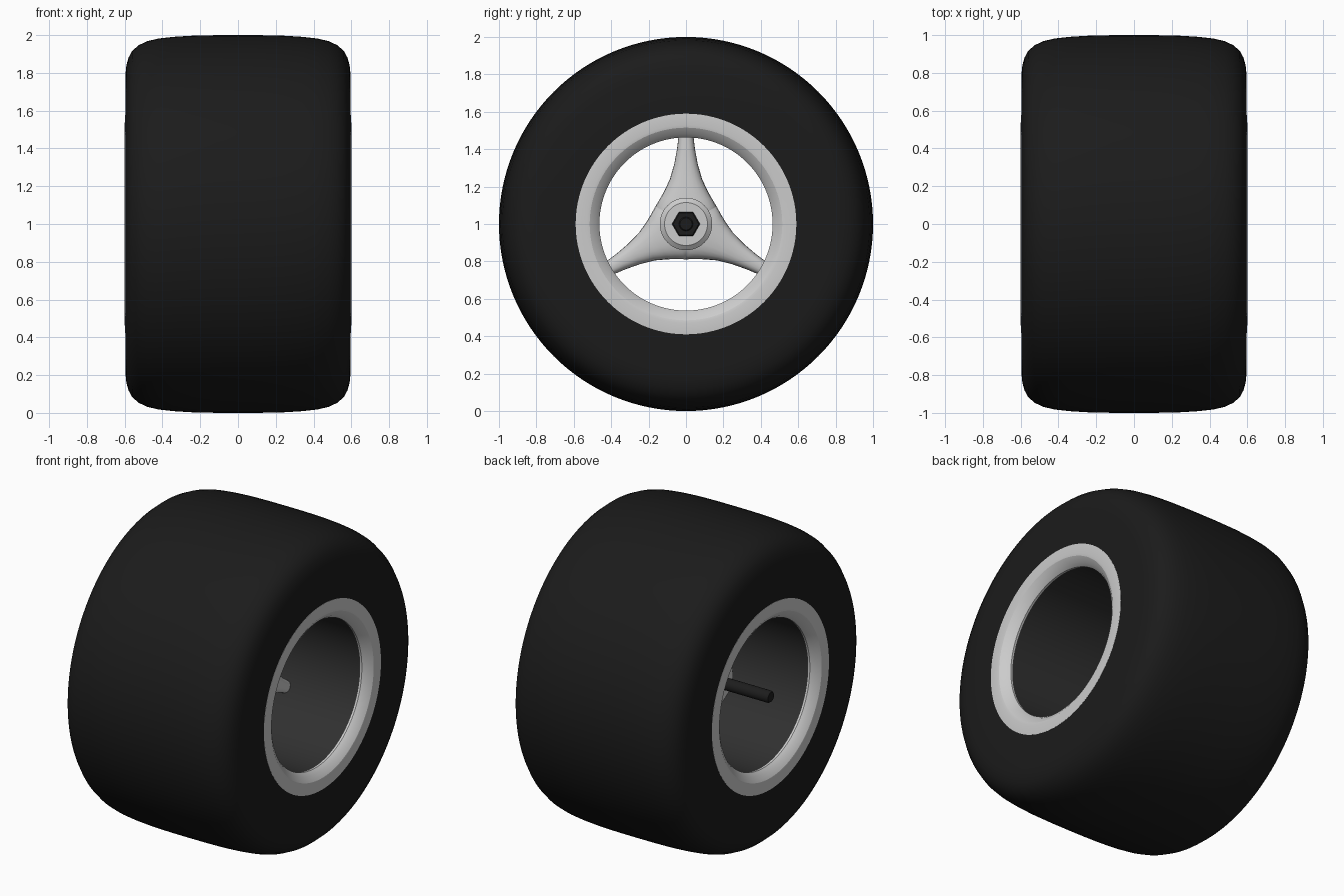
import bpy, math

if "Cube" in bpy.data.objects:
    bpy.data.objects.remove(bpy.data.objects["Cube"])

C = 1.0  # height of the wheel axis


def material(name, v):
    m = bpy.data.materials.new(name)
    m.diffuse_color = (v, v, v, 1)
    m.use_nodes = True
    m.node_tree.nodes["Principled BSDF"].inputs["Base Color"].default_value = m.diffuse_color
    return m


def make(name, verts, faces, mat=None, angle=35):
    me = bpy.data.meshes.new(name)
    me.from_pydata(verts, [], faces)
    ob = bpy.data.objects.new(name, me)
    bpy.context.collection.objects.link(ob)
    if mat:
        me.materials.append(mat)
    bpy.context.view_layer.objects.active = ob
    ob.select_set(True)
    bpy.ops.object.mode_set(mode='EDIT')
    bpy.ops.mesh.select_all(action='SELECT')
    bpy.ops.mesh.normals_make_consistent(inside=False)
    bpy.ops.object.mode_set(mode='OBJECT')
    bpy.ops.object.shade_smooth_by_angle(angle=math.radians(angle))
    ob.select_set(False)
    return ob


def lathe(name, prof, mat=None, n=96, closed=False, angle=35):
    """Spin (x, radius) points about the axle; open profiles get end caps."""
    verts, faces = [], []
    for x, r in prof:
        for i in range(n):
            a = 2 * math.pi * i / n
            verts.append((x, r * math.cos(a), C + r * math.sin(a)))
    m = len(prof)
    for k in range(m if closed else m - 1):
        p, q = k * n, (k + 1) % m * n
        for i in range(n):
            j = (i + 1) % n
            faces.append((p + i, p + j, q + j, q + i))
    if not closed:
        faces += [tuple(range(n)), tuple(range((m - 1) * n, m * n))]
    return make(name, verts, faces, mat, angle)


rubber = material("rubber", 0.011)
dark = material("dark_barrel", 0.03)
steel = material("black_steel", 0.012)

# Tyre: half profile mirrored across the centre plane
half = [(0.12, 0.9995), (0.24, 0.997), (0.34, 0.991), (0.42, 0.982), (0.48, 0.968),
        (0.525, 0.947), (0.56, 0.917), (0.58, 0.88), (0.591, 0.84), (0.595, 0.80),
        (0.595, 0.57), (0.54, 0.52)]
lathe("tyre", [(-x, r) for x, r in reversed(half)] + [(0, 1.0)] + half, rubber, 128, True)

# Barrel inside the tyre
lathe("rim_barrel", [(-0.56, 0.475), (0.56, 0.475), (0.56, 0.53), (-0.56, 0.53)], dark, 96, True)

# Bright rim lips on both sides
for side, s in (("right", 1), ("left", -1)):
    lip = [(0.55, 0.59), (0.596, 0.59), (0.6, 0.53), (0.597, 0.515), (0.575, 0.482),
           (0.55, 0.463), (0.535, 0.463), (0.535, 0.50)]
    lathe("rim_lip_" + side, [(s * x, r) for x, r in lip], None, 96, True, 20)

# Three flared spokes lofted from rounded sections: (distance, half width, half depth)
stations = [(0.0, 0.16, 0.085), (0.095, 0.163, 0.082), (0.135, 0.139, 0.078),
            (0.178, 0.115, 0.073), (0.24, 0.086, 0.066), (0.32, 0.063, 0.058),
            (0.40, 0.048, 0.052), (0.485, 0.038, 0.048)]
n = 24
verts, faces = [], []
for k in range(3):
    t = math.pi / 2 + k * 2 * math.pi / 3
    base = len(verts)
    for d, w, h in stations:
        for i in range(n):
            a = 2 * math.pi * i / n
            c, s = math.cos(a), math.sin(a)
            u = w * math.copysign(abs(c) ** 0.8, c)
            x = 0.03 + h * math.copysign(abs(s) ** 0.8, s)
            verts.append((x, d * math.cos(t) - u * math.sin(t),
                          C + d * math.sin(t) + u * math.cos(t)))
    m = len(stations)
    for r in range(m - 1):
        p = base + r * n
        for i in range(n):
            j = (i + 1) % n
            faces.append((p + i, p + j, p + n + j, p + n + i))
    faces += [tuple(range(base, base + n)), tuple(range(base + (m - 1) * n, base + m * n))]
make("spokes", verts, faces, None, 40)

# Hub with chamfered ends
lathe("hub", [(-0.25, 0.115), (-0.235, 0.14), (0.12, 0.14), (0.14, 0.115)], None, 64, angle=25)

# Axle and hexagonal nut
lathe("axle", [(-0.6, 0.03), (-0.59, 0.037), (0.18, 0.037), (0.185, 0.032)], steel, 32)
lathe("hex_nut", [(0.135, 0.075), (0.168, 0.075), (0.175, 0.068)], steel, 6, angle=10)
